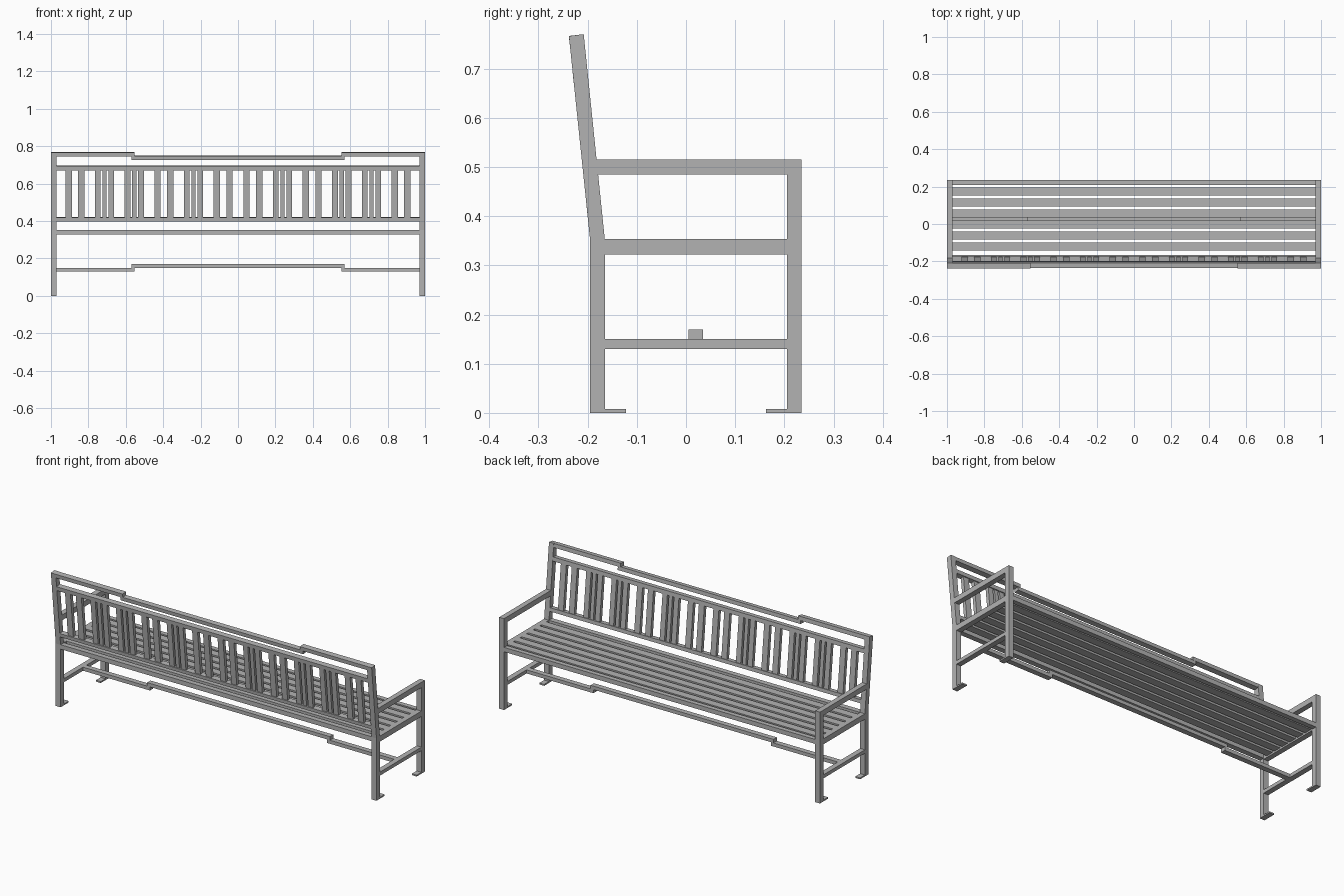
import bpy, bmesh, math
from mathutils import Matrix, Vector

old = bpy.data.objects.get("Cube")
if old:
    bpy.data.objects.remove(old, do_unlink=True)

grey = bpy.data.materials.new("painted grey")
grey.use_nodes = True
colour = (0.45, 0.45, 0.45, 1)
grey.diffuse_color = colour
grey.node_tree.nodes["Principled BSDF"].inputs["Base Color"].default_value = colour

LEAN = math.atan(0.104)   # backwards lean of the backrest
KNEE = 0.352              # height where the back leg bends
INNER = 0.97              # inner face of the side frames


def finish(name, bm):
    bmesh.ops.recalc_face_normals(bm, faces=bm.faces)
    mesh = bpy.data.meshes.new(name)
    bm.to_mesh(mesh)
    bm.free()
    mesh.materials.append(grey)
    ob = bpy.data.objects.new(name, mesh)
    bpy.context.collection.objects.link(ob)
    return ob


def box(name, x, y, z):
    """Box from (min, max) pairs."""
    bm = bmesh.new()
    size = [b - a for a, b in (x, y, z)]
    mid = [(a + b) / 2 for a, b in (x, y, z)]
    bmesh.ops.create_cube(bm, size=1, matrix=Matrix.Translation(mid) @ Matrix.Diagonal((*size, 1)))
    return finish(name, bm)


def leaning_box(name, x, z, depth):
    """Box lying in the tilted plane of the backrest."""
    mid_z = (z[0] + z[1]) / 2
    ob = box(name, x, (-depth / 2, depth / 2), (z[0] - mid_z, z[1] - mid_z))
    ob.location = (0, -0.18 - (mid_z - KNEE) * math.tan(LEAN), mid_z)
    ob.rotation_euler.x = LEAN
    return ob


def extrude_profile(name, points, x):
    """Side profile of (y, z) points swept across x."""
    bm = bmesh.new()
    face = bm.faces.new([bm.verts.new((x[0], y, z)) for y, z in points])
    swept = bmesh.ops.extrude_face_region(bm, geom=[face])
    moved = [v for v in swept["geom"] if isinstance(v, bmesh.types.BMVert)]
    bmesh.ops.translate(bm, verts=moved, vec=Vector((x[1] - x[0], 0, 0)))
    return finish(name, bm)


# Side frames
back_profile = [(-0.195, 0), (-0.165, 0), (-0.165, KNEE), (-0.208, 0.77),
                (-0.238, 0.766), (-0.195, KNEE)]
for side, x in (("left", (INNER, 1)), ("right", (-1, -INNER))):
    extrude_profile(side + "_back_leg", back_profile, x)
    box(side + "_front_leg", x, (0.205, 0.235), (0, 0.485))
    box(side + "_armrest", x, (-0.182, 0.235), (0.485, 0.515))
    box(side + "_seat_rail", x, (-0.165, 0.205), (0.322, 0.353))
    box(side + "_stretcher", x, (-0.165, 0.205), (0.13, 0.15))
    box(side + "_back_foot", x, (-0.165, -0.122), (0, 0.008))
    box(side + "_front_foot", x, (0.163, 0.205), (0, 0.008))

# Seat rails and slats
across = (-INNER, INNER)
box("seat_front_rail", across, (0.208, 0.235), (0.328, 0.353))
box("seat_back_rail", across, (-0.195, -0.165), (0.328, 0.353))
for i in range(6):
    y = 0.174 - i * 0.0588
    box(f"seat_slat_{i + 1}", across, (y - 0.022, y + 0.022), (0.331, 0.353))

# Stepped long stretcher and stepped top rail
middle = (-0.57, 0.57)
ends = (("left", (0.553, INNER)), ("right", (-INNER, -0.553)))
box("long_stretcher_middle", middle, (0.005, 0.035), (0.15, 0.17))
leaning_box("top_rail_middle", middle, (0.727, 0.748), 0.028)
for side, x in ends:
    box("long_stretcher_" + side, x, (0.005, 0.035), (0.13, 0.15))
    leaning_box("top_rail_" + side, x, (0.746, 0.768), 0.03)

# Backrest rails and grouped slats
leaning_box("backrest_upper_rail", across, (0.672, 0.695), 0.03)
leaning_box("backrest_lower_rail", across, (0.4, 0.42), 0.03)
pair = ((-0.034, 0.034), (0.034, 0.034))
triple = ((-0.036, 0.03), (0, 0.022), (0.036, 0.03))
for g, kind in enumerate("PTTPTPPTPTTP"):
    centre = (g - 5.5) * 0.1585
    for k, (offset, width) in enumerate(pair if kind == "P" else triple):
        x = centre + offset
        leaning_box(f"backrest_slat_{g + 1}_{k + 1}", (x - width / 2, x + width / 2),
                    (0.418, 0.674), 0.02)
